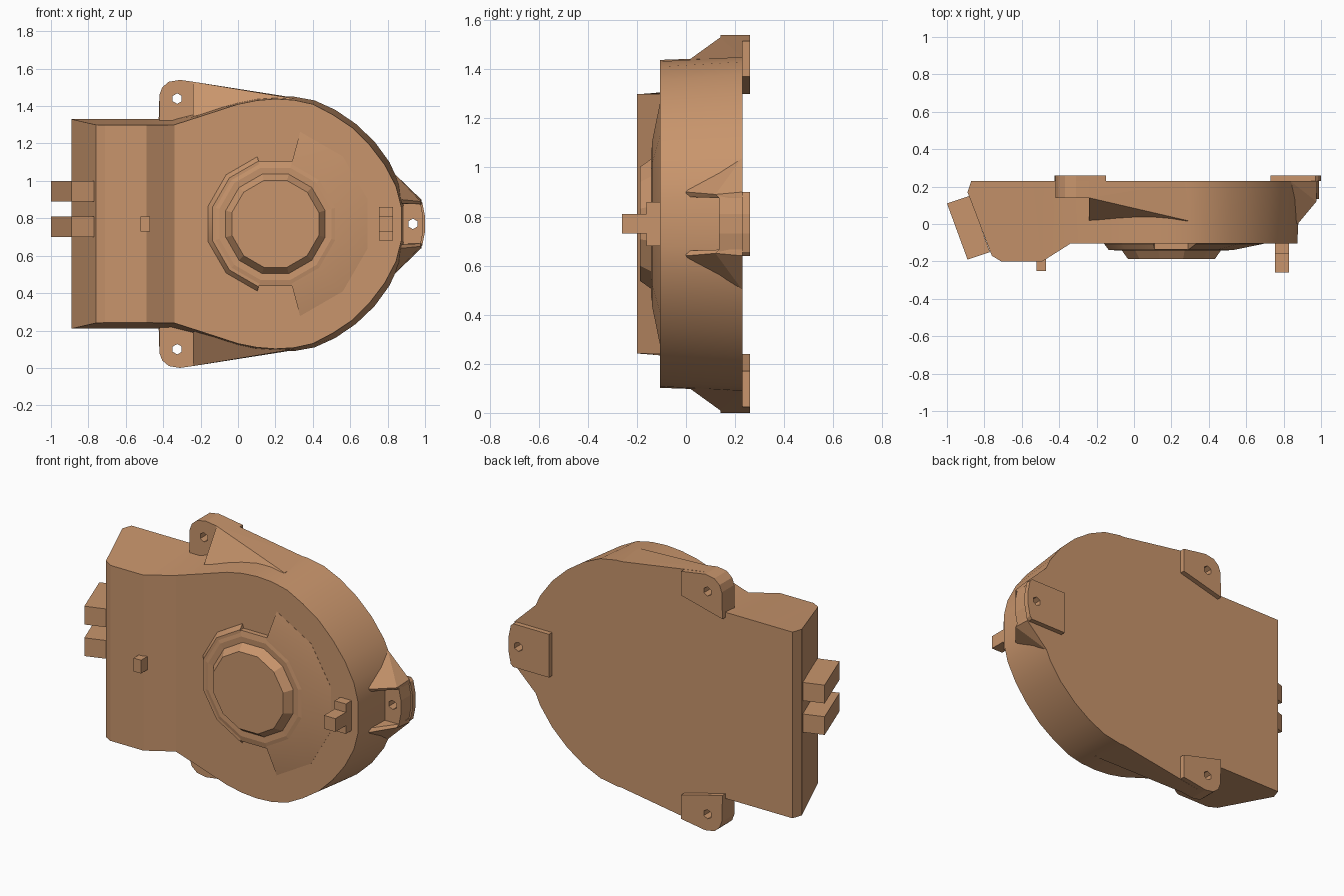
import bpy, bmesh
from math import radians, cos, sin, pi
from mathutils import Vector

if "Cube" in bpy.data.objects:
    bpy.data.objects.remove(bpy.data.objects["Cube"])

MID = 0.77  # height of the symmetry plane
mat = bpy.data.materials.new("tan_plastic")
mat.diffuse_color = (0.58, 0.30, 0.15, 1)
mat.use_nodes = True
mat.node_tree.nodes["Principled BSDF"].inputs["Base Color"].default_value = mat.diffuse_color


def finish(name, bm, smooth=None):
    bmesh.ops.recalc_face_normals(bm, faces=bm.faces[:])
    me = bpy.data.meshes.new(name)
    bm.to_mesh(me)
    bm.free()
    ob = bpy.data.objects.new(name, me)
    bpy.context.collection.objects.link(ob)
    me.materials.append(mat)
    if smooth:
        bpy.ops.object.select_all(action='DESELECT')
        ob.select_set(True)
        bpy.context.view_layer.objects.active = ob
        bpy.ops.object.shade_smooth_by_angle(angle=radians(smooth))
    return ob


def loft(name, rings, smooth=None):
    """Bridge closed rings of points and cap both ends."""
    bm = bmesh.new()
    vs = [[bm.verts.new(p) for p in r] for r in rings]
    n = len(vs[0])
    for a, b in zip(vs, vs[1:]):
        for i in range(n):
            bm.faces.new((a[i], a[(i + 1) % n], b[(i + 1) % n], b[i]))
    bm.faces.new(vs[0])
    bm.faces.new(vs[-1])
    return finish(name, bm, smooth)


def hull(name, pts):
    bm = bmesh.new()
    for p in pts:
        bm.verts.new(p)
    res = bmesh.ops.convex_hull(bm, input=bm.verts[:])
    junk = set(res["geom_interior"]) | set(res["geom_unused"])
    bmesh.ops.delete(bm, geom=[g for g in junk if isinstance(g, bmesh.types.BMVert)], context='VERTS')
    return finish(name, bm)


def box(name, x0, x1, y0, y1, z0, z1):
    return loft(name, [[(x, y0, z0), (x, y1, z0), (x, y1, z1), (x, y0, z1)] for x in (x0, x1)])


def holed_plate(name, outline, hole, y0, y1):
    """Flat plate from an (x, z) outline with one hexagonal screw hole."""
    bm = bmesh.new()
    hexagon = [(hole[0] + 0.028 * cos(pi / 6 + i * pi / 3), hole[1] + 0.028 * sin(pi / 6 + i * pi / 3)) for i in range(6)]
    edges = []
    for loop in (outline, hexagon):
        vs = [bm.verts.new((x, y0, z)) for x, z in loop]
        edges += [bm.edges.new((vs[i - 1], vs[i])) for i in range(len(vs))]
    bmesh.ops.triangle_fill(bm, edges=edges, use_beauty=True, normal=(0, -1, 0))
    ext = bmesh.ops.extrude_face_region(bm, geom=bm.faces[:], use_keep_orig=True)
    for v in ext["geom"]:
        if isinstance(v, bmesh.types.BMVert):
            v.co.y = y1
    return finish(name, bm)


# Main housing: stations of back x, back half height, front x, front y, front half height
stations = [(-.87, .56, -.89, .17, .56), (-.80, .56, -.76, -.17, .53), (-.71, .56, -.71, -.20, .528),
            (-.49, .56, -.49, -.20, .528), (-.36, .56, -.34, -.105, .53), (-.20, .60, -.20, -.105, .575),
            (0, .655, 0, -.105, .64), (.10, .675, .10, -.105, .66), (.20, .68, .20, -.105, .668),
            (.30, .68, .30, -.105, .662), (.41, .66, .40, -.105, .64), (.52, .61, .505, -.105, .585),
            (.63, .535, .61, -.105, .515), (.73, .44, .705, -.105, .42), (.81, .33, .785, -.105, .315),
            (.865, .21, .845, -.105, .20), (.89, .10, .873, -.105, .09)]
loft("housing", [[(xb, .23, MID - hb), (xb, .23, MID + hb), (xf, yf, MID + hf), (xf, yf, MID - hf)]
                 for xb, hb, xf, yf, hf in stations], 28)

# Twelve-sided hub on the front
CX = 0.2


def polar(r, y, deg):
    return (CX + r * cos(radians(deg)), y, MID + r * sin(radians(deg)))


loft("hub", [[polar(r, y, 15 + 30 * k) for k in range(12)] for r, y in
             ((.345, -.09), (.345, -.135), (.31, -.142), (.275, -.14), (.24, -.188))])

# Shallow swell on the right of the hub and raised lip on its left
for name, start, prof in (("hub_swell", -75, ((.2, -.09), (.51, -.09), (.51, -.106), (.348, -.138), (.2, -.136))),
                          ("hub_lip", 105, ((.2, -.09), (.372, -.09), (.372, -.106), (.348, -.138), (.2, -.136)))):
    loft(name, [[polar(r, y, start + 30 * k) for r, y in prof] for k in range(6)], 25)

# Upper and lower mounting ears with pads and sloped gussets
arc = [(-.42, .69), (-.405, .73), (-.37, .76), (-.31, .77)]
for tag, s in (("upper", 1), ("lower", -1)):
    flip = lambda pts: [(x, MID + s * h) for x, h in pts]
    hole = (-.325, MID + s * .67)
    holed_plate(tag + "_ear", flip([(-.42, .54)] + arc + [(-.24, .76), (-.24, .54)]), hole, .14, .23)
    holed_plate(tag + "_ear_pad", flip([(-.425, .53)] + arc + [(-.15, .745), (-.15, .60)]), hole, .23, .26)
    hull(tag + "_ear_gusset", [(x, y, MID + s * h) for x, y, h in (
        (-.24, .14, .76), (-.24, .23, .76), (-.24, .02, .575), (-.24, .23, .575),
        (.30, .015, .67), (.30, .23, .675), (.30, .015, .6), (.30, .23, .6))])
    # Flared cheek beside the right mounting pocket
    hull(tag + "_side_cheek", [(x, y, MID + s * h) for x, y, h in (
        (.86, 0, .11), (.875, 0, .13), (.975, .135, .105), (.975, .12, .12), (.98, .23, .105), (.98, .23, .13),
        (.84, .23, .105), (.835, .23, .27), (.80, .06, .21))])

# Right mounting ear
half = [(.97, .13), (.985, .115), (1.0, .04)]
tip = half + [(x, -h) for x, h in reversed(half)]
for name, x0, y0, y1, k in (("side_ear", .85, .135, .23, .99), ("side_ear_pad", .73, .23, .26, 1)):
    pts = [(x0, .13)] + [(x * k, h) for x, h in tip] + [(x0, -.13)]
    holed_plate(name, [(x, MID + h) for x, h in pts], (.935, MID), y0, y1)

# Connector blades on the slanted left end
blade = [(-1.0, .11), (-.88, .15), (-.77, -.15), (-.89, -.19)]
for i, z0 in enumerate((.70, .89)):
    loft(f"connector_blade_{i + 1}", [[(x, y, z) for x, y in blade] for z in (z0, z0 + .11)])

# Small locating pegs
box("left_peg", -.52, -.47, -.25, -.19, .73, .81)
box("right_peg", .755, .83, -.26, -.10, .73, .81)
box("right_peg_base", .755, .83, -.16, -.10, .68, .86)
